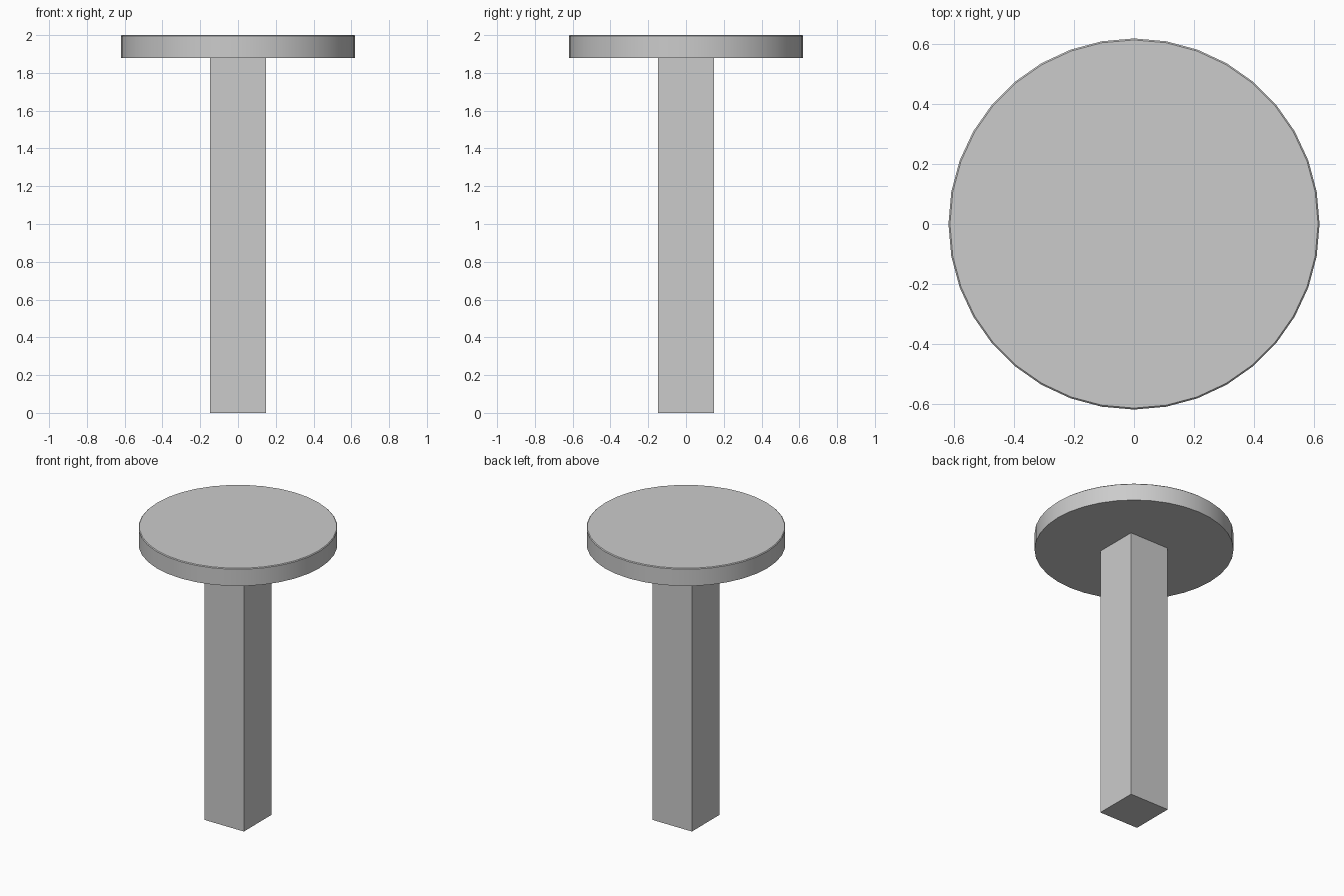
import bpy
import math

if "Cube" in bpy.data.objects:
    bpy.data.objects.remove(bpy.data.objects["Cube"])

POST_HALF = 0.149
DISC_RADIUS = 0.62
DISC_BOTTOM, TOP = 1.88, 2.0
RIM = 0.005

# Square post
bpy.ops.mesh.primitive_cube_add(size=1, location=(0, 0, DISC_BOTTOM / 2))
post = bpy.context.object
post.name = "post"
post.scale = (POST_HALF * 2, POST_HALF * 2, DISC_BOTTOM)
bpy.ops.object.transform_apply(location=False, rotation=False, scale=True)

# Round top disc with a fine chamfer on the upper rim
bpy.ops.mesh.primitive_cylinder_add(
    vertices=36, radius=DISC_RADIUS, depth=TOP - DISC_BOTTOM,
    location=(0, 0, (TOP + DISC_BOTTOM) / 2))
disc = bpy.context.object
disc.name = "top_disc"
weights = disc.data.attributes.new("bevel_weight_edge", 'FLOAT', 'EDGE')
for edge in disc.data.edges:
    if all(disc.data.vertices[v].co.z > 0 for v in edge.vertices):
        weights.data[edge.index].value = 1.0
bevel = disc.modifiers.new("rim_chamfer", 'BEVEL')
bevel.limit_method = 'WEIGHT'
bevel.width = RIM
bevel.segments = 1
bpy.ops.object.modifier_apply(modifier=bevel.name)
bpy.ops.object.shade_smooth_by_angle(angle=math.radians(30))
